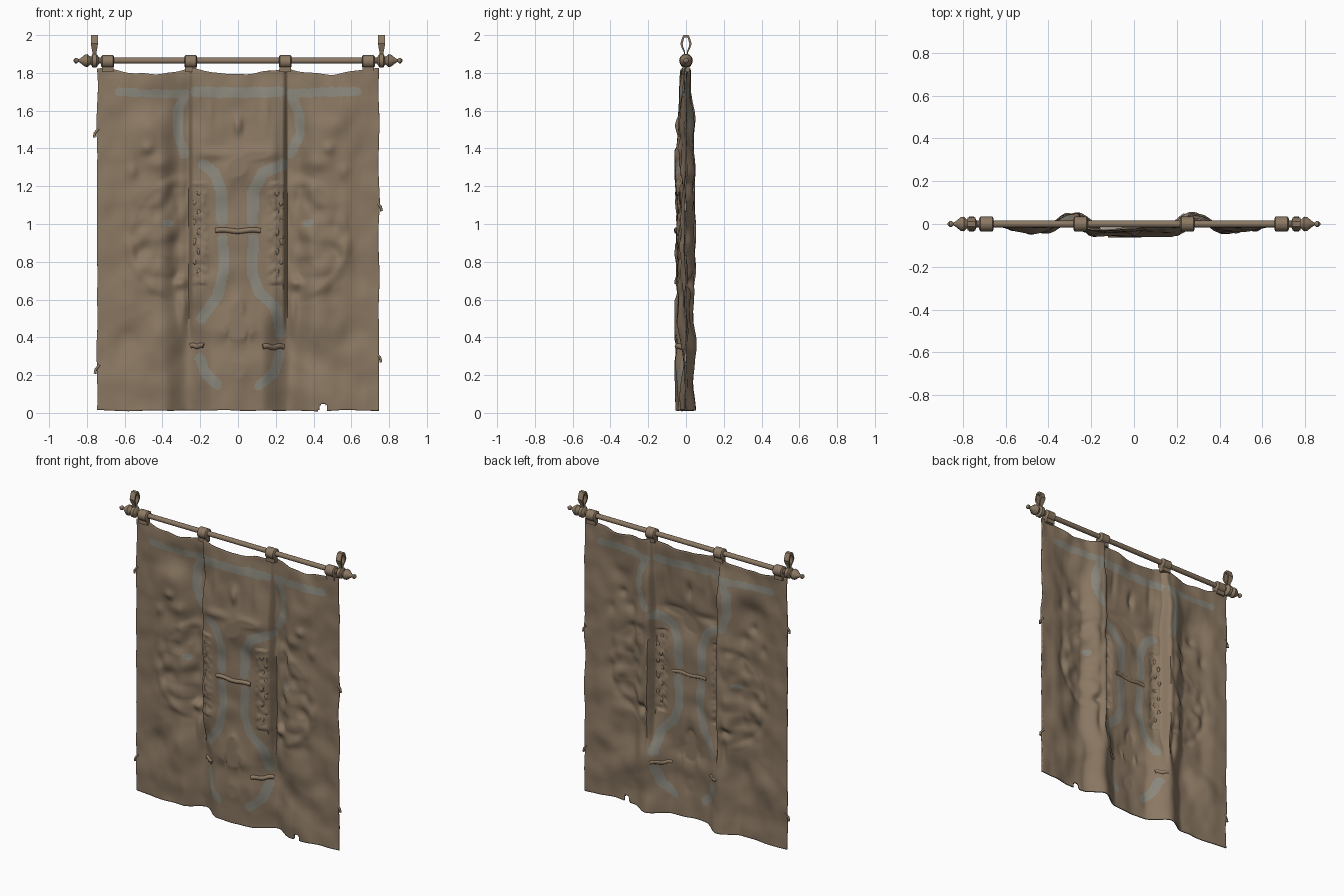
import bpy, bmesh, math
from math import exp, sin, cos, pi
from mathutils import Vector, noise

cube = bpy.data.objects.get("Cube")
if cube:
    bpy.data.objects.remove(cube, do_unlink=True)


def material(name, rgb):
    m = bpy.data.materials.new(name)
    m.use_nodes = True
    m.diffuse_color = (*rgb, 1)
    m.node_tree.nodes["Principled BSDF"].inputs["Base Color"].default_value = (*rgb, 1)
    return m


BROWN = material("tan_brown", (0.262, 0.19, 0.125))
GREY = material("faded_grey_green", (0.26, 0.25, 0.205))


def finish(name, bm, mats=(BROWN,), angle=45):
    me = bpy.data.meshes.new(name)
    bm.to_mesh(me)
    bm.free()
    for m in mats:
        me.materials.append(m)
    ob = bpy.data.objects.new(name, me)
    bpy.context.collection.objects.link(ob)
    bpy.ops.object.select_all(action='DESELECT')
    ob.select_set(True)
    bpy.context.view_layer.objects.active = ob
    bpy.ops.object.shade_smooth_by_angle(angle=math.radians(angle))
    return ob


def lathe_x(name, profile, z, sides=20):
    """Revolve (x, radius) points about the x axis at height z."""
    bm = bmesh.new()
    rings = [[bm.verts.new((x, r * cos(2 * pi * k / sides), z + r * sin(2 * pi * k / sides)))
              for k in range(sides)] for x, r in profile]
    for a, b in zip(rings, rings[1:]):
        for k in range(sides):
            n = (k + 1) % sides
            bm.faces.new((a[k], a[n], b[n], b[k]))
    bm.faces.new(rings[0])
    bm.faces.new(rings[-1])
    bmesh.ops.recalc_face_normals(bm, faces=bm.faces)
    return finish(name, bm)


def cord(name, points, radius):
    cu = bpy.data.curves.new(name, 'CURVE')
    cu.dimensions = '3D'
    cu.bevel_depth, cu.bevel_resolution, cu.use_fill_caps = radius, 3, True
    sp = cu.splines.new('POLY')
    sp.points.add(len(points) - 1)
    for p, co in zip(sp.points, points):
        p.co = (*co, 1)
    cu.materials.append(BROWN)
    ob = bpy.data.objects.new(name, cu)
    bpy.context.collection.objects.link(ob)


# ---- cloth relief: tight pleats above, soft waves toward the hem ---------
TIGHT = [(0, -.045), (.18, -.04), (.235, -.024), (.262, .044), (.3, .036),
         (.42, -.026), (.55, -.018), (.66, -.004), (.8, 0)]
SOFT = [(0, -.048), (.12, -.044), (.27, .042), (.4, -.016), (.5, -.02), (.66, -.004), (.8, 0)]


def smooth(t):
    t = max(0, min(1, t))
    return t * t * (3 - 2 * t)


def pleat(a, profile):
    for (x0, y0), (x1, y1) in zip(profile, profile[1:]):
        if a <= x1:
            return y0 + (y1 - y0) * smooth((a - x0) / (x1 - x0))
    return 0


# Mirrored swellings: x, z, x radius, z radius, height toward the front
BUMPS = [(0, 1.52, .022, .05, .022), (0, 1.30, .035, .035, .022), (.12, 1.37, .09, .03, .014),
         (0, .56, .03, .04, .02), (0, .43, .1, .045, .016), (0, .22, .09, .1, .014),
         (.05, .42, .01, .04, -.012), (.5, 1.52, .08, .06, .018), (.42, 1.64, .05, .1, -.014),
         (.31, .69, .035, .03, .03), (.29, .55, .025, .1, .02), (.42, .44, .08, .1, .018),
         (.58, .4, .1, .09, -.014), (.15, 1.6, .025, .1, .012), (.42, 1.32, .06, .04, .014),
         (.48, 1.4, .03, .03, .014), (.56, 1.28, .03, .04, .012), (.5, .62, .06, .05, -.01)]


def depth(x, z):
    a = abs(x)
    blend = smooth((z - .35) / .35)
    y = pleat(a, TIGHT) * blend + pleat(a, SOFT) * (1 - blend)
    y *= .4 + .6 * smooth((1.84 - z) / .5)
    for bx, bz, rx, rz, h in BUMPS:
        u, v = (a - bx) / rx, (z - bz) / rz
        if u * u + v * v < 7:
            y -= h * exp(-u * u - v * v)
    # half-round medallion with a soft rim and knobbly filling
    d = math.hypot((a - .27) / .32, (z - .92) / .33)
    if a > .27 and d < 1.3:
        inner = smooth((a - .27) / .08)
        y -= .007 * inner * exp(-((d - .95) / .08) ** 2)
        y -= .02 * noise.noise((a * 14, z * 11, 3)) * min(1, max(0, 1.1 - d) * 4) * (.4 + .6 * inner)
    # knobbly band beside each pleat
    if .15 < a < .25 and .68 < z < 1.22:
        y -= .008 * max(0, sin((a - .15) * 31.4)) * (1 + noise.noise((a * 40, z * 35, x)))
    # loose wrinkles, calm near the outer hems
    calm = min(1, max(.15, (.8 - a) / .25))
    slant = z + .5 * a
    y -= .02 * calm * noise.noise((x * 4, slant * 5, 1)) + .006 * noise.noise((x * 12, z * 9, 7))
    return max(-.057, min(.052, y))


def top_edge(x):
    a = abs(x)
    sag = sin(pi * (a - .25) / .44) if a > .25 else cos(pi * a / .5)
    return 1.825 - .032 * max(0, sag) + .008 * noise.noise((x * 11, 0, 4))


# ---- faded bands painted on the cloth: half width, then path -------------
BANDS = [(.022, [(-.63, 1.70), (-.46, 1.69), (-.28, 1.69)]),
         (.028, [(-.22, 1.70), (0, 1.695), (.22, 1.70)]),
         (.024, [(.29, 1.69), (.46, 1.70), (.63, 1.70)]),
         (.026, [(-.28, 1.69), (-.32, 1.6), (-.32, 1.48), (-.285, 1.37)]),
         (.026, [(.28, 1.69), (.325, 1.58), (.33, 1.48), (.28, 1.37)]),
         (.03, [(-.18, 1.315), (-.125, 1.27), (-.085, 1.17), (-.085, 1.02)]),
         (.03, [(.23, 1.315), (.13, 1.27), (.08, 1.17), (.075, 1.02)]),
         (.028, [(-.08, .92), (-.075, .75), (-.11, .62), (-.19, .5)]),
         (.028, [(.08, .92), (.075, .74), (.11, .64), (.2, .55), (.225, .42)]),
         (.026, [(-.2, .29), (-.17, .21), (-.11, .15)]),
         (.026, [(.22, .31), (.19, .21), (.11, .145)]),
         (.018, [(-.385, 1.005), (-.36, 1.005)]),
         (.018, [(.36, 1.005), (.385, 1.005)])]
SEGMENTS = [(w, *p, *q) for w, path in BANDS for p, q in zip(path, path[1:])]


def painted(x, z):
    for w, ax, az, bx, bz in SEGMENTS:
        if not (min(ax, bx) - w < x < max(ax, bx) + w and min(az, bz) - w < z < max(az, bz) + w):
            continue
        dx, dz = bx - ax, bz - az
        t = max(0, min(1, ((x - ax) * dx + (z - az) * dz) / (dx * dx + dz * dz)))
        if math.hypot(x - ax - t * dx, z - az - t * dz) < w:
            return True
    return False


NX, NZ = 190, 230
bm = bmesh.new()
grid = []
for j in range(NZ + 1):
    row = []
    for i in range(NX + 1):
        u, v = 2 * i / NX - 1, j / NZ
        x = u * (.746 + .008 * noise.noise((u * 2, v * 9, 5)))
        low = .012 + .008 * noise.noise((x * 6, 0, 2))
        z = low + (top_edge(x) - low) * v
        row.append(bm.verts.new((x, depth(x, z), z)))
    grid.append(row)
for j in range(NZ):
    for i in range(NX):
        quad = (grid[j][i], grid[j][i + 1], grid[j + 1][i + 1], grid[j + 1][i])
        x, z = (quad[0].co.x + quad[2].co.x) / 2, (quad[0].co.z + quad[2].co.z) / 2
        if z < .05 and abs(x - .45) < .028 - .3 * z:      # torn notch in the hem
            continue
        bm.faces.new(quad).material_index = int(painted(x, z))
cloth = finish("cloth", bm, (BROWN, GREY), 60)
thick = cloth.modifiers.new("thickness", 'SOLIDIFY')
thick.thickness, thick.offset = .008, 0

# ---- rod, finials and cloth loops ---------------------------------------
ROD_Z = 1.865
lathe_x("rod", [(-.8, .016), (.8, .016)], ROD_Z)
FINIAL = [(.735, .016), (.742, .026), (.75, .036), (.77, .036), (.778, .02), (.786, .024),
          (.796, .034), (.81, .032), (.835, .012), (.845, .007), (.852, .014), (.862, .014), (.871, .004)]
LOOP = [(-.034, .026), (-.028, .034), (.028, .034), (.034, .026)]
# hanger outline: y, z, half width
STRAP = [(-.01, 1.885, .01), (-.011, 1.91, .011), (-.024, 1.935, .016), (-.03, 1.955, .018),
         (-.018, 1.993, .018), (-.012, 2.0, .018)]
STRAP += [(-y, z, w) for y, z, w in reversed(STRAP)]
for side, s in (("left", 1), ("right", -1)):
    lathe_x(side + "_finial", [(s * x, r) for x, r in FINIAL], ROD_Z)
    for part, cx in (("inner", .25), ("outer", .69)):
        lathe_x(f"{side}_{part}_loop", [(s * cx + x, r) for x, r in LOOP], ROD_Z - .005)
        bm = bmesh.new()
        bmesh.ops.create_cube(bm, size=1)
        for v in bm.verts:
            v.co = (s * cx + v.co.x * .06, v.co.y * .035, 1.83 + v.co.z * .05)
        finish(f"{side}_{part}_tab", bm)

    # flat strap bent into a hanger loop
    bm = bmesh.new()
    shells = [[bm.verts.new((s * .76 + sign * w, y * scale, 1.945 + (z - 1.945) * (.4 + .6 * scale)))
               for y, z, w in STRAP] for scale, sign in ((1, -1), (1, 1), (.6, 1), (.6, -1))]
    for a, b in zip(shells, shells[1:] + shells[:1]):
        for k in range(len(STRAP)):
            n = (k + 1) % len(STRAP)
            bm.faces.new((a[k], a[n], b[n], b[k]))
    bmesh.ops.recalc_face_normals(bm, faces=bm.faces)
    finish(side + "_hanger", bm, angle=30)

# ---- cords, studs and loose side threads --------------------------------
def cloth_cord(name, x0, x1, z, r):
    xs = [x0 + (x1 - x0) * k / 12 for k in range(13)]
    cord(name, [(x, depth(x, z) - r * .2, z + .004 * sin(k * .8)) for k, x in enumerate(xs)], r)


cloth_cord("waist_cord", -.12, .12, .965, .014)
cloth_cord("left_low_cord", .13, .24, .35, .014)
cloth_cord("right_low_cord", -.25, -.18, .355, .013)

bm = bmesh.new()
for s in (-1, 1):
    for k in range(9):
        x, z = s * (.205 + .022 * (k % 2)), .75 + .052 * k
        res = bmesh.ops.create_icosphere(bm, subdivisions=2, radius=.012)
        for v in res["verts"]:
            v.co = Vector((v.co.x + x, v.co.y * .6 + depth(x, z), v.co.z * 1.6 + z))
finish("studs", bm)

for k, (x, z) in enumerate([(-.75, 1.48), (-.745, .23), (.748, 1.09), (.745, .29)]):
    s = 1 if x > 0 else -1
    cord(f"side_thread_{k + 1}", [(x - s * .012, 0, z + .025), (x + s * .008, -.004, z),
                                 (x + s * .012, -.002, z - .022)], .007)
